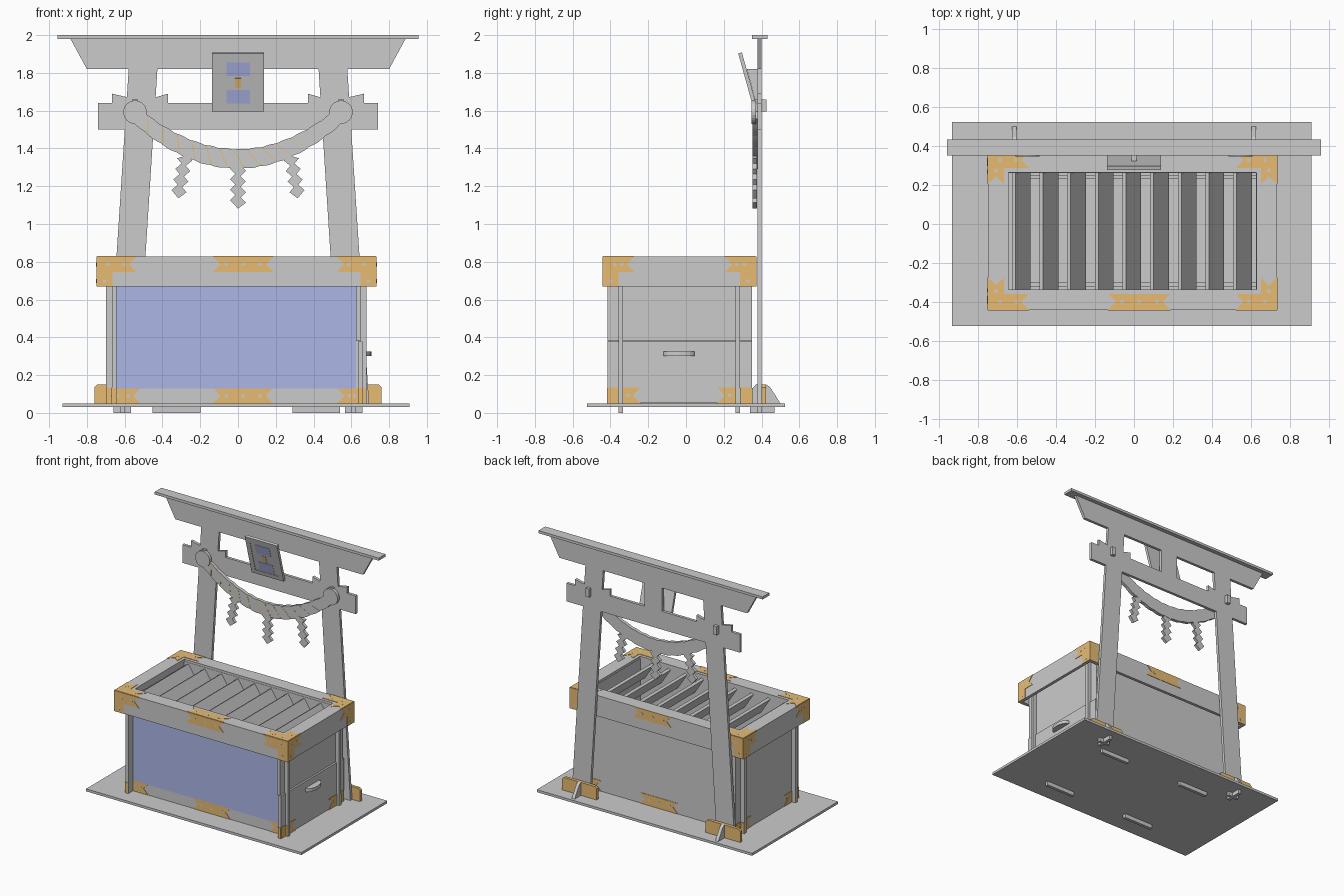
import bpy, bmesh, math

if "Cube" in bpy.data.objects:
    bpy.data.objects.remove(bpy.data.objects["Cube"])

def material(name, col):
    m = bpy.data.materials.new(name)
    m.diffuse_color = col
    m.use_nodes = True
    m.node_tree.nodes["Principled BSDF"].inputs["Base Color"].default_value = m.diffuse_color
    return m

BRASS = material("brass", (0.80, 0.50, 0.17, 1))
BLUE = material("blue", (0.42, 0.47, 0.80, 1))

def prism(name, polys, axis, a, b, mat=None):
    """Extrude 2D outlines along an axis from a to b, as one object."""
    place = {'x': lambda p, t: (t, p[0], p[1]),
             'y': lambda p, t: (p[0], t, p[1]),
             'z': lambda p, t: (p[0], p[1], t)}[axis]
    bm = bmesh.new()
    for pts in polys:
        lo = [bm.verts.new(place(p, a)) for p in pts]
        hi = [bm.verts.new(place(p, b)) for p in pts]
        bm.faces.new(lo)
        bm.faces.new(hi[::-1])
        n = len(pts)
        for i in range(n):
            j = (i + 1) % n
            bm.faces.new((lo[i], hi[i], hi[j], lo[j]))
    bmesh.ops.recalc_face_normals(bm, faces=bm.faces)
    me = bpy.data.meshes.new(name)
    bm.to_mesh(me)
    bm.free()
    ob = bpy.data.objects.new(name, me)
    bpy.context.collection.objects.link(ob)
    if mat:
        me.materials.append(mat)
    return ob

def rect(x0, x1, y0, y1):
    return [(x0, y0), (x1, y0), (x1, y1), (x0, y1)]

def circle(cx, cy, r, n=8):
    return [(cx + r * math.cos(2 * math.pi * i / n), cy + r * math.sin(2 * math.pi * i / n)) for i in range(n)]

def mirror(pts):
    return [(-x, y) for x, y in pts]

def both(pts):
    return [pts, mirror(pts)]

# metal fittings: L-shaped corners, fishtail straps, with pale rivets
def corner(o, su, sv, l1, l2, w, notch=0.04):
    pts = [(0, 0), (l1, 0), (l1 - .04, w / 2), (l1, w), (w, w)]
    if l2 > w:
        pts += [(w, l2), (w / 2, l2 - notch), (0, l2)]
    else:
        pts[-1] = (0, w)
    dots = [(l1 - .065, w / 2), (w / 2 + .02, w / 2)]
    if l2 > w:
        dots.append((w / 2, l2 - notch - .03))
    T = lambda p: (o[0] + su * p[0], o[1] + sv * p[1])
    return [T(p) for p in pts], [T(p) for p in dots]

def strap(x0, x1, z0, z1):
    zm = (z0 + z1) / 2
    pts = [(x0, z0), (x1, z0), (x1 - .04, zm), (x1, z1), (x0, z1), (x0 + .04, zm)]
    return pts, [(x0 + (x1 - x0) * k, zm) for k in (.22, .5, .78)]

def fittings(name, items, axis, face, out):
    prism(name, [p for p, d in items], axis, face, face + out * .003, BRASS)
    prism(name + "_rivets", [circle(*c, .01) for p, d in items for c in d], axis, face, face + out * .004)

# base board with the tabs that come through it
prism("base_board", [rect(-.93, .907, -.523, .523)], 'z', .031, .05)
for nm, y in (("front", -.358), ("back", .262)):
    prism(nm + "_panel_tabs", [rect(-.452, -.198, y, y + .024), rect(.288, .54, y, y + .024)], 'z', 0, .05)
prism("post_tabs", both(rect(.567, .658, .378, .40)) + both(rect(.60, .625, .34, .468)), 'z', 0, .05)

# box walls, crossing at the corners
X0, X1, Y0, Y1 = -.70, .679, -.416, .35
prism("front_panel", [rect(X0, X1, .05, .81)], 'y', -.358, -.334)
prism("back_panel", [rect(X0, X1, .05, .81)], 'y', .262, .287)
prism("left_panel", [rect(Y0, Y1, .05, .81)], 'x', -.668, -.643)
prism("right_upper_panel", [rect(Y0, Y1, .38, .81)], 'x', .624, .648)
prism("front_blue_panel", [rect(-.643, .624, .13, .67)], 'y', -.361, -.357, BLUE)

# drawer in the right side
prism("drawer_front", [rect(Y0, Y1, .053, .377)], 'x', .634, .658)
prism("drawer_floor", [rect(-.60, .636, -.31, .24)], 'z', .06, .08)
prism("drawer_sides", [rect(-.60, .636, -.32, -.30), rect(-.60, .636, .23, .25), rect(-.60, -.58, -.31, .24)], 'z', .06, .34)
prism("drawer_handle", [[(.658, -.12)] + [(.666 + .04 * math.sin(math.pi * i / 8), -.037 - .083 * math.cos(math.pi * i / 8))
      for i in range(9)] + [(.658, .046)]], 'z', .30, .325)

# rim around the top of the box
RX0, RX1, RY0, RY1, IX0, IX1, IY0, IY1 = -.747, .731, -.439, .369, -.643, .626, -.334, .264
prism("rim_top", [rect(RX0, RX1, RY0, IY0), rect(RX0, RX1, IY1, RY1),
                  rect(RX0, IX0, IY0, IY1), rect(IX1, RX1, IY0, IY1)], 'z', .803, .827)
prism("rim_aprons", [rect(RX0, RX1, RY0, RY0 + .024), rect(RX0, RX1, RY1 - .024, RY1),
                     rect(RX0, RX0 + .024, RY0, RY1), rect(RX1 - .024, RX1, RY0, RY1)], 'z', .668, .827)

# slanted slats in the opening
slats = []
for i in range(9):
    x = -.625 + i * .1415
    slats.append([(x, .79), (x + .018, .80), (x + .096, .68), (x + .078, .67)])
prism("slats", slats, 'y', -.334, .264)

# fittings on the rim
for nm, face, out in (("front", RY0, -1), ("back", RY1, 1)):
    fittings(nm + "_rim_fittings", [corner((RX0, .827), 1, -1, .21, .159, .082, 0),
             corner((RX1, .827), -1, -1, .21, .159, .082, 0), strap(-.132, .187, .747, .827)], 'y', face, out)
for nm, face, out in (("left", RX0, -1), ("right", RX1, 1)):
    fittings(nm + "_rim_fittings", [corner((RY0, .827), 1, -1, .165, .159, .082, 0),
             corner((RY1, .827), -1, -1, .165, .159, .082, 0)], 'x', face, out)
fittings("rim_top_fittings", [corner((x, y), sx, sy, .21, .165, .082) for x, sx in ((RX0, 1), (RX1, -1))
         for y, sy in ((RY0, 1), (RY1, -1))] + [strap(-.132, .187, RY0, RY0 + .082)], 'z', .827, 1)

# fittings along the foot of the box
for nm, face, out in (("front", -.358, -1), ("back", .287, 1)):
    fittings(nm + "_foot_fittings", [corner((X0, .05), 1, 1, .185, 0, .082), corner((X1, .05), -1, 1, .155, 0, .082),
             strap(-.132, .187, .05, .132)], 'y', face, out)
for nm, face, out in (("left", -.668, -1), ("right", .658, 1)):
    fittings(nm + "_foot_fittings", [corner((Y0, .05), 1, 1, .175, 0, .085),
             corner((Y1, .05), -1, 1, .185, 0, .085)], 'x', face, out)
for nm, face, out in (("front", Y0, -1), ("back", Y1, 1)):
    prism(nm + "_foot_edge_caps", [rect(-.668, -.643, .05, .132), rect(.634, .658, .05, .132)], 'y', face, face + out * .003, BRASS)

# gate cut from one sheet: posts, tie beam with wedges, upper beam, strut
post = [(.694, .05), (.54, .05), (.426, 1.83), (.578, 1.83)]
prism("gate_posts", both(post), 'y', .378, .40)
wedges = both([(.44, 1.63), (.44, 1.67), (.37, 1.69), (.37, 1.63)]) + \
         both([(.58, 1.63), (.58, 1.67), (.667, 1.69), (.667, 1.63)])
prism("gate_tie_beam", [rect(-.74, .74, 1.50, 1.64)] + wedges, 'y', .378, .40)
prism("gate_upper_beam", [[(-.80, 1.82), (.80, 1.82), (.888, 1.982), (-.888, 1.982)]], 'y', .378, .40)
prism("gate_strut", [rect(-.075, .075, 1.63, 1.83)], 'y', .378, .40)
prism("gate_cap", [rect(-.956, .956, .35, .432)], 'z', 1.98, 2.0)

# feet of the gate
brace = [(.353, .05), (.353, .13), (.37, .15), (.425, .15), (.445, .137), (.50, .05)]
for s, nm in ((-1, "left"), (1, "right")):
    prism(nm + "_gate_brace", [brace], 'x', s * .60, s * .625)
prism("gate_foot_plates", both([(.465, .05), (.76, .05), (.76, .135), (.745, .15), (.48, .15), (.465, .135)]),
      'y', .40, .424, BRASS)

# straw rope: flat sagging sheet with scalloped edges, brass twist lines
def sag(x):
    return 1.345 + .79 * x * x

def rope_pt(x, side):
    n = 1.58 * x
    L = math.hypot(1, n)
    h = (.052 - .05 * x * x) * .92 + .005 * abs(math.sin(x * 38 + side))
    return (x - side * h * n / L, sag(x) + side * h / L)

xs = [-.55 + 1.1 * i / 90 for i in range(91)]
prism("rope", [[rope_pt(x, -1) for x in xs] + [rope_pt(x, 1) for x in reversed(xs)]], 'y', .352, .378)
twists = []
for i in range(13):
    x = -.48 + i * .08
    (ax, az), (bx, bz) = rope_pt(x - .025, 1), rope_pt(x + .025, -1)
    twists.append([(ax, az - .004), (ax + .005, az - .004), (bx + .005, bz + .004), (bx, bz + .004)])
prism("rope_twist_lines", twists, 'y', .351, .353, BRASS)
prism("rope_knots", both(circle(.545, 1.592, .062, 24)), 'y', .346, .37)
prism("rope_pegs", both(rect(.53, .56, 1.595, 1.66)), 'y', .36, .426)

# zigzag paper streamers
def streamer(x, top, lean):
    left, right = [], []
    for i in range(8):
        c = x + lean * i / 7 + (.014 if i % 2 else -.014)
        z = top - .028 * i
        left.append((c - .028, z - .012))
        right.append((c + .028, z + .004))
    tip = (x + lean, top - .028 * 8)
    return left + [tip] + right[::-1]

prism("paper_streamers", [streamer(-.28, 1.36, -.035), streamer(0, 1.305, 0), mirror(streamer(-.28, 1.36, -.035))],
      'y', .353, .376)

# tilted plaque, modelled upright then leaned forward, on a wedge bracket
plaque = [prism("plaque_board", [rect(-.12, .12, .015, .305)], 'y', .003, .02),
          prism("plaque_frame", [rect(-.137, -.10, 0, .32), rect(.10, .137, 0, .32),
                                 rect(-.10, .10, 0, .035), rect(-.10, .10, .275, .32)], 'y', 0, .02),
          prism("plaque_blue_marks", [rect(-.061, .063, .045, .118), rect(-.061, .063, .195, .27)], 'y', .001, .004, BLUE),
          prism("plaque_brass_mark", [rect(-.015, .015, .13, .183)], 'y', .001, .004, BRASS)]
for ob in plaque:
    ob.location = (0, .362, 1.595)
    ob.rotation_euler = (math.radians(15.5), 0, 0)
prism("plaque_bracket", [[(.322, 1.82), (.379, 1.82), (.379, 1.60), (.376, 1.62)]], 'x', -.012, .012)
